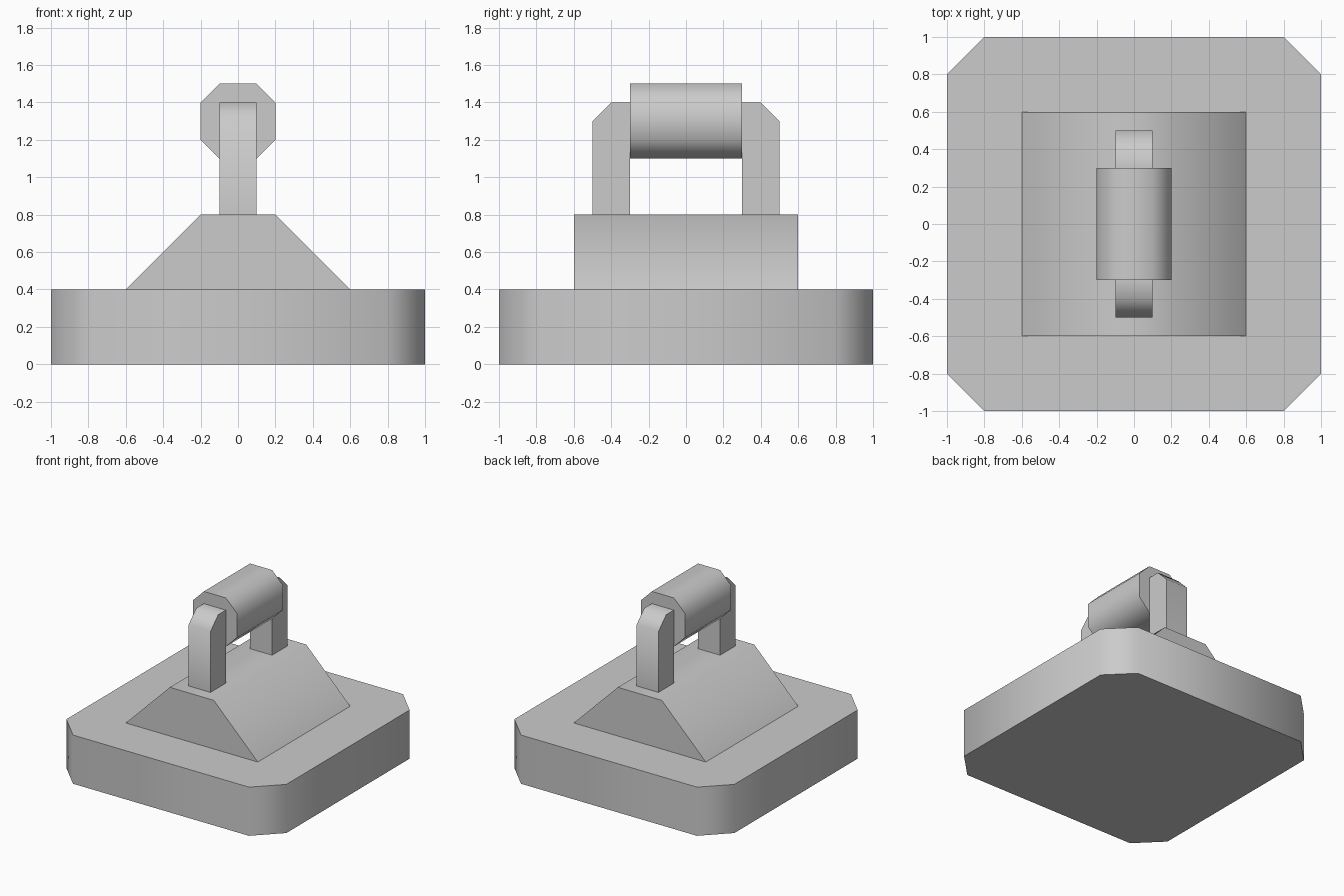
import bpy, bmesh
from math import radians
from mathutils import Vector

if "Cube" in bpy.data.objects:
    bpy.data.objects.remove(bpy.data.objects["Cube"])


def prism(name, profile, offset):
    """Extrude a flat outline into a closed solid, smooth across 45 degree bends."""
    bm = bmesh.new()
    face = bm.faces.new([bm.verts.new(p) for p in profile])
    ext = bmesh.ops.extrude_face_region(bm, geom=[face], use_keep_orig=True)
    verts = [g for g in ext["geom"] if isinstance(g, bmesh.types.BMVert)]
    bmesh.ops.translate(bm, verts=verts, vec=Vector(offset))
    bmesh.ops.recalc_face_normals(bm, faces=bm.faces[:])
    mesh = bpy.data.meshes.new(name)
    bm.to_mesh(mesh)
    bm.free()
    mesh.shade_smooth()
    mesh.set_sharp_from_angle(angle=radians(50))
    obj = bpy.data.objects.new(name, mesh)
    bpy.context.collection.objects.link(obj)
    return obj


def chamfered_square(r, c):
    """Square outline of half-width r with corners cut by c."""
    k = r - c
    return [(r, -k), (r, k), (k, r), (-k, r), (-r, k), (-r, -k), (-k, -r), (k, -r)]


# Base slab with cut corners
prism("base", [(x, y, 0) for x, y in chamfered_square(1.0, 0.2)], (0, 0, 0.4))

# Sloped plinth
plinth = [(-0.6, 0.4), (0.6, 0.4), (0.2, 0.8), (-0.2, 0.8)]
prism("plinth", [(x, -0.6, z) for x, z in plinth], (0, 1.2, 0))

# Handle posts, front and back, chamfered on the outer top edge
post = [(0.3, 0.8), (0.5, 0.8), (0.5, 1.3), (0.4, 1.4), (0.3, 1.4)]
for name, side in (("front_post", -1), ("back_post", 1)):
    prism(name, [(-0.1, side * y, z) for y, z in post], (0.2, 0, 0))

# Octagonal grip between the posts
prism("grip", [(x, -0.3, 1.3 + z) for x, z in chamfered_square(0.2, 0.1)], (0, 0.6, 0))
